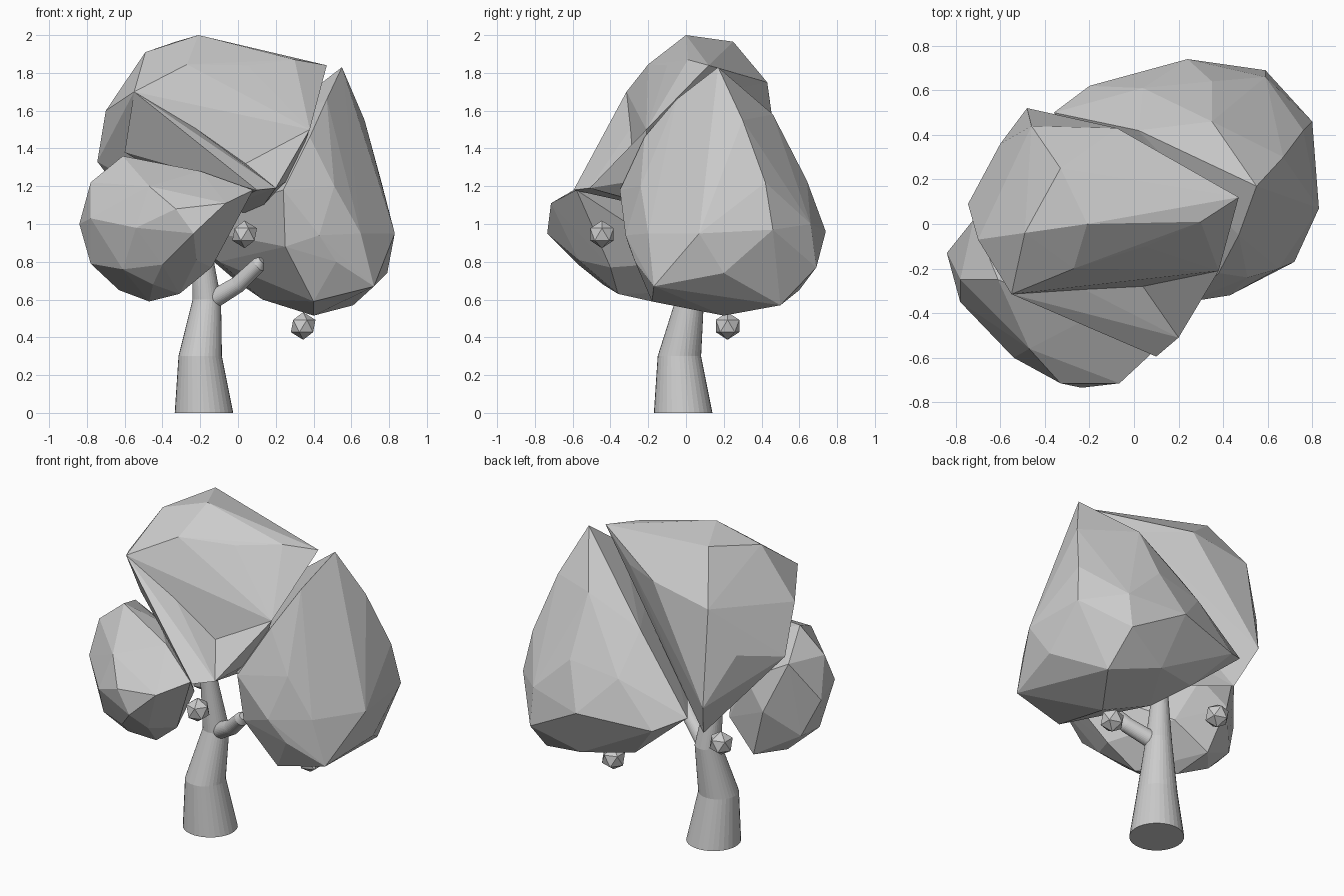
import bpy, bmesh, math
from mathutils import Vector

grey = bpy.data.materials.new("plain_grey")
grey.diffuse_color = (0.6, 0.6, 0.6, 1)


def finish(name, bm):
    bmesh.ops.recalc_face_normals(bm, faces=bm.faces)
    mesh = bpy.data.meshes.new(name)
    bm.to_mesh(mesh)
    bm.free()
    mesh.materials.append(grey)
    ob = bpy.data.objects.new(name, mesh)
    bpy.context.collection.objects.link(ob)
    return ob


def clump(name, *point_sets):
    """Faceted leaf mass: one convex shell for each set of corner points."""
    whole = bmesh.new()
    for points in point_sets:
        bm = bmesh.new()
        verts = [bm.verts.new(p) for p in points]
        bmesh.ops.convex_hull(bm, input=verts)
        loose = [v for v in bm.verts if not v.link_faces]
        bmesh.ops.delete(bm, geom=loose, context='VERTS')
        tmp = bpy.data.meshes.new("tmp")
        bm.to_mesh(tmp)
        bm.free()
        whole.from_mesh(tmp)
        bpy.data.meshes.remove(tmp)
    return finish(name, whole)


def limb(name, stations, level=True, sides=32):
    """Tapered tube through (centre, radius) stations."""
    bm = bmesh.new()
    axis = Vector((0, 0, 1))
    if not level:
        axis = Vector(stations[-1][0]) - Vector(stations[0][0])
    turn = axis.to_track_quat('Z', 'Y')
    rings = []
    for centre, r in stations:
        ring = []
        for i in range(sides):
            a = 2 * math.pi * i / sides
            ring.append(bm.verts.new(Vector(centre) + turn @ Vector((r * math.cos(a), r * math.sin(a), 0))))
        rings.append(ring)
    for low, high in zip(rings, rings[1:]):
        for i in range(sides):
            j = (i + 1) % sides
            bm.faces.new((low[i], low[j], high[j], high[i]))
    bm.faces.new(rings[0][::-1])
    bm.faces.new(rings[-1])
    return finish(name, bm)


# trunk and side branch
limb("trunk", [((-.18, -.015, 0), .155), ((-.2, -.035, .3), .115),
               ((-.165, .02, .6), .075), ((-.2, -.01, .95), .045)])
limb("side_branch", [((-.14, .01, .595), .05), ((0, -.06, .68), .045),
                     ((.11, -.12, .785), .04), ((.125, -.13, .81), .02)], level=False)

# lower left leaf clump
clump("left_foliage", [
    (-.61, -.25, 1.36), (-.78, -.25, 1.22), (-.84, -.13, 1.0), (-.78, -.35, 1.03),
    (-.72, .02, 1.25), (-.78, -.2, .79), (-.75, -.06, .78), (-.63, -.1, .65),
    (-.47, -.18, .59), (-.31, -.36, .63), (-.54, -.60, .98), (-.33, -.715, 1.08),
    (-.235, -.735, .95), (-.065, -.715, 1.11), (.08, -.58, 1.18), (0, -.5, 1.06),
    (-.14, -.40, .77), (-.5, .05, .64), (-.6, .1, .95), (-.3, .0, .8),
    (-.2, -.42, 1.28), (-.61, -.45, .76), (-.45, -.44, .68), (-.4, -.57, .785),
    (-.22, -.57, .81), (-.4, -.2, 1.29), (-.45, .05, 1.1), (-.47, -.56, 1.2)])

# right leaf clump
clump("right_foliage", [
    (.55, .17, 1.83), (.67, .30, 1.55), (.76, .42, 1.22), (.80, .46, .97),
    (.83, .07, .95), (.72, -.17, .67), (.52, -.27, .80), (.43, -.32, .94),
    (.65, -.2, .95), (.24, -.35, 1.18), (.25, -.30, .88), (.40, .20, .515),
    (.61, .50, .57), (.79, .2, .74), (.13, .30, .60), (.40, -.18, .59),
    (.24, .74, .96), (.59, .69, .77), (.35, .64, 1.23), (.35, .46, 1.58),
    (-.2, .62, .92), (-.36, .50, 1.0), (-.1, .3, .8), (.38, -.22, 1.46),
    (.47, -.05, 1.66), (.57, .02, 1.4), (.59, .66, 1.0), (.3, .6, .65),
    (0, .5, .69), (.51, -.24, 1.2), (.02, .42, 1.42), (.04, .61, 1.18)])

# top leaf clump with its forward-drooping lip
clump("top_foliage", [
    (-.21, 0, 2.0), (-.33, .25, 1.965), (0, .19, 1.91), (.30, .01, 1.87),
    (.47, .12, 1.84), (.05, -.1, 1.84), (-.27, -.2, 1.845), (-.49, -.04, 1.91),
    (-.55, -.315, 1.70), (-.70, -.07, 1.60), (-.745, .09, 1.33), (-.60, .36, 1.4),
    (-.48, .52, 1.1), (-.40, .40, .88), (-.46, .44, 1.68), (-.075, .43, 1.75),
    (.2, .27, 1.72), (.38, -.21, 1.50), (.04, -.28, 1.32), (-.12, -.05, .98)], [
    (-.55, -.315, 1.70), (.10, -.595, 1.18), (.20, -.51, 1.19), (.04, -.28, 1.32),
    (-.27, -.27, 1.54), (-.1, -.15, 1.08), (-.6, -.1, 1.38)], [
    (.20, -.51, 1.19), (.38, -.21, 1.50), (.04, -.28, 1.32), (-.1, -.15, 1.08),
    (.28, -.2, 1.24), (.1, 0, 1.05)])

# hanging fruit
for name, pos in (("front_fruit", (.035, -.445, .945)), ("right_fruit", (.345, .22, .46)),
                  ("back_fruit", (-.41, .24, .76))):
    bm = bmesh.new()
    bmesh.ops.create_icosphere(bm, subdivisions=1, radius=.073)
    finish(name, bm).location = pos
